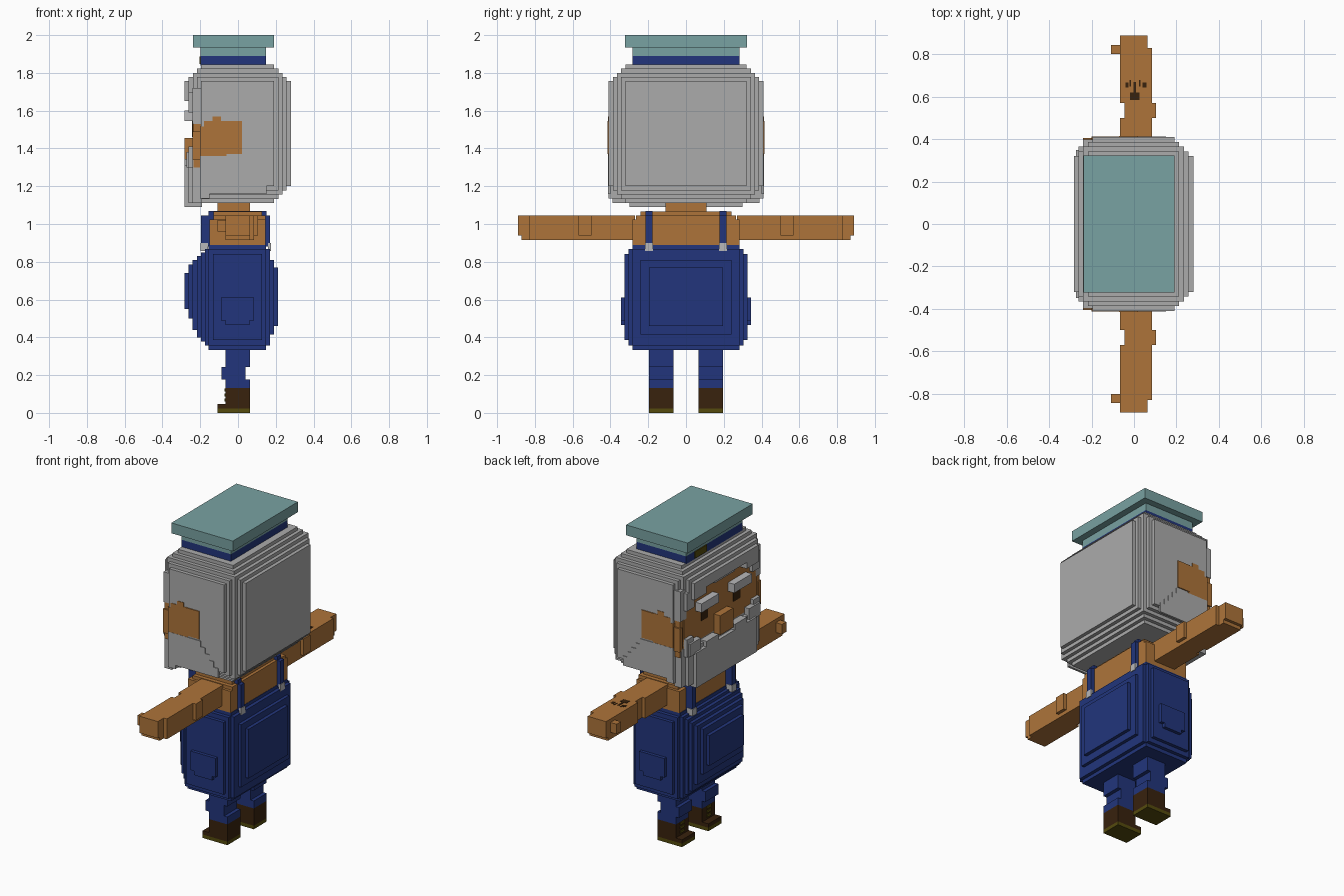
import bpy, bmesh
from mathutils import Matrix, Vector

S = 1 / 45  # one block step


def mat(name, *rgb):
    m = bpy.data.materials.new(name)
    m.diffuse_color = (*rgb, 1)
    return m


SKIN = mat("skin", .42, .175, .042)
NAVY = mat("navy", .016, .036, .2)
GREY = mat("grey_hair", .41, .41, .41)
LIGHT = mat("light_grey", .48, .48, .49)
TEAL = mat("teal", .19, .36, .36)
BROWN = mat("dark_brown", .04, .016, .004)
OLIVE = mat("olive", .09, .07, .004)


def part(name, material, boxes, mirror=False):
    """Blocks given as (x0, x1, y0, y1, z0, z1); mirror repeats them at -y."""
    bm = bmesh.new()
    if mirror:
        boxes = boxes + [(a, b, -d, -c, e, f) for a, b, c, d, e, f in boxes]
    for x0, x1, y0, y1, z0, z1 in boxes:
        mid = Vector((x0 + x1, y0 + y1, z0 + z1)) / 2
        size = Vector((x1 - x0, y1 - y0, z1 - z0))
        bmesh.ops.create_cube(bm, size=1, matrix=Matrix.Translation(mid) @ Matrix.Diagonal((*size, 1)))
    me = bpy.data.meshes.new(name)
    bm.to_mesh(me)
    bm.free()
    me.materials.append(material)
    ob = bpy.data.objects.new(name, me)
    bpy.context.collection.objects.link(ob)
    return ob


def sym(x0, x1, hy, z0, z1):
    return (x0, x1, -hy, hy, z0, z1)


def stepped(x0, x1, hy, z0, z1, clip_x=-9, clip_z=-9):
    """Block with stair-stepped edges, optionally clipped from below."""
    out = []
    for i, j, k in [(0, 4, 4), (1, 3, 3), (2, 2, 2), (3, 1, 3), (3, 3, 1), (4, 0, 4), (4, 4, 0)]:
        out.append(sym(max(x0 + i * S, clip_x), x1 - i * S, hy - j * S,
                       max(z0 + k * S, clip_z), z1 - k * S))
    return out


# Boots, soles and laces
part("soles", OLIVE, [(-.109, .063, .067, .196, 0, .022)], True)
part("boots", BROWN, [(-.066, .063, .067, .196, .022, .131),
                      (-.109, -.066, .067, .196, .022, .046)], True)
part("boot_laces", OLIVE, [(-.071, -.066, .11, .155, z, z + .015) for z in (.06, .087, .113)], True)

# Legs with bent knees
part("legs", NAVY, [(-.066, .063, .067, .196, .131, .178),
                    (-.088, .04, .067, .196, .178, .244),
                    (-.066, .063, .067, .196, .244, .34)], True)

# Overalls body with layered belly, back and sides
part("overalls", NAVY, [
    sym(-.155, .148, .282, .333, .889), sym(-.175, .17, .282, .356, .868),
    sym(-.155, .148, .304, .356, .868), sym(-.132, .127, .325, .385, .84),
    sym(-.197, .19, .24, .415, .81), sym(-.197, .211, .195, .46, .77),
    sym(-.197, .15, .262, .378, .85), sym(-.218, .15, .25, .4, .83),
    sym(-.24, .15, .23, .44, .81), sym(-.262, .15, .2, .5, .785),
    sym(-.284, .15, .17, .55, .74)])
part("side_pockets", NAVY, [(-.09, .085, .32, .345, .585, .61),
                            (-.09, -.065, .32, .345, .49, .6),
                            (.06, .085, .32, .345, .49, .6),
                            (-.065, .06, .32, .345, .465, .6)], True)
part("straps", NAVY, [(-.195, .17, .178, .215, .88, 1.045),
                      (-.155, .15, .178, .215, 1.04, 1.069)], True)
part("strap_buttons", LIGHT, [(-.199, -.16, .176, .218, .857, .9),
                              (.16, .174, .176, .218, .857, .9)], True)

# Torso and neck
part("torso", SKIN, [sym(-.152, .146, .282, .889, 1.024), sym(-.13, .146, .265, 1.02, 1.045),
                     sym(-.13, .127, .24, 1.04, 1.066)])
part("neck", SKIN, [sym(-.108, .063, .108, 1.06, 1.12)])

# Arms stretched sideways with thumbs
part("arms", SKIN, [(-.065, .085, .27, .5, .916, 1.044),
                    (-.045, .105, .5, .57, .94, 1.044),
                    (-.045, .085, .5, .57, .916, 1.044),
                    (-.065, .085, .57, .83, .916, 1.044),
                    (-.065, .063, .83, .87, .916, 1.044),
                    (-.065, .063, .87, .889, .938, 1.044),
                    (-.108, -.065, .802, .845, .96, 1.022)], True)
# Small painted mark on one forearm
part("arm_mark", BROWN, [(-.018, .026, .585, .62, 1.04, 1.046), (-.002, .01, .62, .67, 1.04, 1.046),
                         (-.04, -.025, .645, .668, 1.04, 1.046), (.04, .058, .645, .668, 1.04, 1.046),
                         (-.022, -.015, .65, .68, 1.04, 1.046), (.024, .031, .65, .68, 1.04, 1.046)])

# Head: hair shell behind the face, fringe above, beard below
head = (-.284, .28, .41, 1.111, 1.845)
part("hair_back", GREY, stepped(*head, clip_x=-.2))
part("hair_fringe", GREY, stepped(*head, clip_z=1.69) + [sym(-.27, -.2, .1, 1.67, 1.7)])
part("hair_locks", GREY, [(-.284, -.2, .2, .32, 1.65, 1.7), (-.262, -.2, .29, .365, 1.59, 1.7),
                          (-.24, -.19, .34, .398, 1.53, 1.72)], True)
part("face", SKIN, [sym(-.24, -.19, .365, 1.3, 1.72), sym(-.235, -.19, .395, 1.3, 1.53)])
part("cheeks", SKIN, [(-.2, -.06, .39, .413, 1.36, 1.515), (-.18, -.07, .39, .413, 1.51, 1.545),
                      (-.135, -.09, .39, .413, 1.54, 1.57), (-.24, -.19, .38, .405, 1.34, 1.49)], True)
part("ears", SKIN, [(-.07, .02, .39, .416, 1.37, 1.545)], True)
part("nose", SKIN, [sym(-.284, -.23, .065, 1.333, 1.455)])
part("eyes", BROWN, [(-.244, -.236, .127, .193, 1.46, 1.55)], True)
part("eyebrows", LIGHT, [(-.284, -.23, .075, .25, 1.545, 1.6)], True)
part("beard", GREY, [sym(-.284, -.19, .3, 1.09, 1.31), sym(-.262, -.19, .35, 1.111, 1.335),
                     sym(-.24, -.19, .388, 1.111, 1.35), sym(-.2, -.15, .41, 1.135, 1.355)])
part("beard_sides", GREY, [(-.273, -.2, .24, .35, 1.3, 1.38), (-.262, -.2, .3, .365, 1.3, 1.41),
                           (-.284, -.2, .08, .2, 1.28, 1.345)], True)
# Stair-edged sideburns lying on the hair
part("sideburns", GREY, [(-.2, .03 + i * .03, .4, .414, 1.16, 1.36 - i * .035) for i in range(5)], True)

# Flat-topped hat
part("hat_band", NAVY, [sym(-.198, .148, .282, 1.84, 1.889)])
part("hat_badge", OLIVE, [(-.204, -.197, .08, .2, 1.846, 1.888)])
part("hat_crown", TEAL, [sym(-.198, .148, .282, 1.889, 1.935), sym(-.238, .191, .324, 1.935, 2)])
